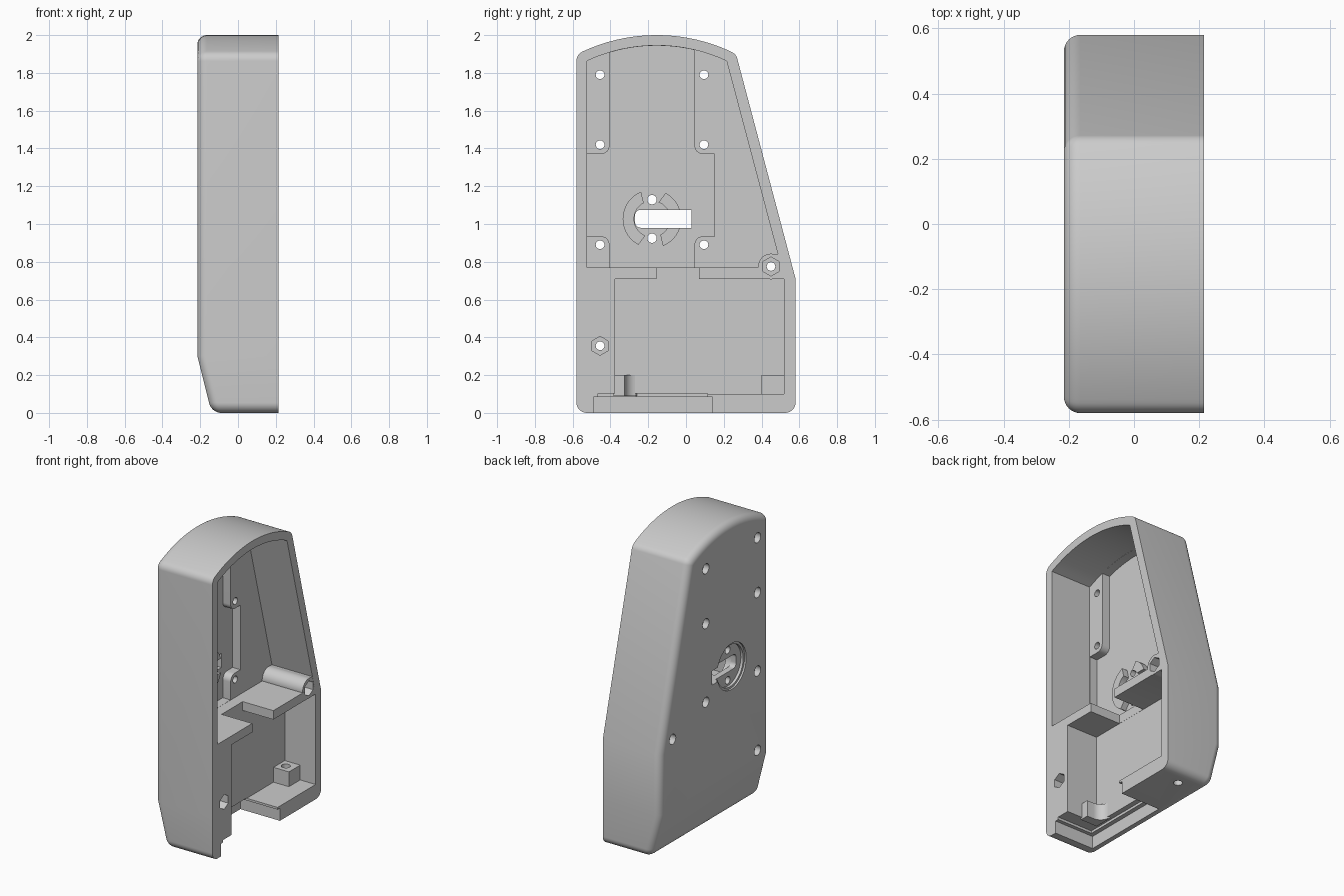
import bpy, bmesh
from math import sin, cos, pi, sqrt, radians
from mathutils import Vector

old = bpy.data.objects.get("Cube")
if old:
    bpy.data.objects.remove(old, do_unlink=True)

grey = bpy.data.materials.new("plain grey")
grey.use_nodes = True
grey.diffuse_color = (0.6, 0.6, 0.6, 1)
grey.node_tree.nodes["Principled BSDF"].inputs["Base Color"].default_value = (0.6, 0.6, 0.6, 1)

BACK, RIM, PAD, DEEP, TRAY = -0.215, 0.215, -0.087, -0.145, -0.015
OVER = 0.4                      # cutters reach past the open side
DOME_Y, DOME_Z = -0.155, 1.07   # centre of the domed top


def fillet(corners):
    """Outline from (a, b, radius) corners, each rounded by its radius."""
    out, n = [], len(corners)
    for i, (a, b, r) in enumerate(corners):
        p = Vector((a, b))
        if r == 0:
            out.append(p)
            continue
        d0 = (Vector(corners[i - 1][:2]) - p).normalized()
        d1 = (Vector(corners[(i + 1) % n][:2]) - p).normalized()
        half = d0.angle(d1) / 2
        centre = p + (d0 + d1).normalized() * (r / sin(half))
        v0 = p + d0 * (r / sin(half) * cos(half)) - centre
        v1 = p + d1 * (r / sin(half) * cos(half)) - centre
        turn = v0.angle(v1)
        for k in range(9):
            t = k / 8
            out.append(centre + (v0 * sin((1 - t) * turn) + v1 * sin(t * turn)) / sin(turn))
    return out


def circle(a, b, r, n=32, start=0.0, sweep=2 * pi):
    return [Vector((a + r * cos(start + sweep * k / n), b + r * sin(start + sweep * k / n)))
            for k in range(n)]


def rect(a0, a1, b0, b1):
    return [Vector(p) for p in ((a0, b0), (a1, b0), (a1, b1), (a0, b1))]


def dome(radius, y_right, y_left, steps=20):
    """Arc of the domed top, running from right to left."""
    ys = [y_right + (y_left - y_right) * k / steps for k in range(steps + 1)]
    return [(y, DOME_Z + sqrt(radius ** 2 - (y - DOME_Y) ** 2), 0) for y in ys]


def make(name, bm):
    bmesh.ops.recalc_face_normals(bm, faces=bm.faces[:])
    mesh = bpy.data.meshes.new(name)
    bm.to_mesh(mesh)
    bm.free()
    ob = bpy.data.objects.new(name, mesh)
    bpy.context.collection.objects.link(ob)
    return ob


def prism(name, pts, lo, hi, axis="x"):
    """Outline in the YZ plane (or XY for axis z) extruded between lo and hi."""
    bm = bmesh.new()
    place = (lambda p, h: (h, p[0], p[1])) if axis == "x" else (lambda p, h: (p[0], p[1], h))
    ends = [[bm.verts.new(place(p, h)) for p in pts] for h in (lo, hi)]
    for ring in ends:
        bm.faces.new(ring)
    for i in range(len(pts)):
        bm.faces.new((ends[0][i - 1], ends[0][i], ends[1][i], ends[1][i - 1]))
    return make(name, bm)


def combine(target, other, op):
    mod = target.modifiers.new("combine", "BOOLEAN")
    mod.operation, mod.solver, mod.object = op, "EXACT", other
    bpy.context.view_layer.objects.active = target
    bpy.ops.object.modifier_apply(modifier=mod.name)
    bpy.data.objects.remove(other, do_unlink=True)


def inset(pts, d):
    """Offset a counter-clockwise outline inwards by d."""
    out, n = [], len(pts)
    for i, p in enumerate(pts):
        e0 = (p - pts[i - 1]).normalized()
        e1 = (pts[(i + 1) % n] - p).normalized()
        n0, n1 = Vector((-e0.y, e0.x)), Vector((-e1.y, e1.x))
        out.append(p + (n0 + n1) * (d / (1 + n0.dot(n1))))
    return out


# Outer body: rounded back edge, back sloping in towards the foot
def outer_body():
    slope_z, r = 0.3, 0.05
    arc = dome(0.93, 0.265, -0.58)
    arc[0], arc[-1] = arc[0][:2] + (0.055,), arc[-1][:2] + (0.055,)
    pts = fillet([(-0.58, slope_z, 0), (-0.58, 0, 0.055), (0.58, 0, 0.055),
                  (0.58, slope_z, 0), (0.58, 0.71, 0)] + arc)
    bm = bmesh.new()
    rings = [[bm.verts.new((RIM, p.x, p.y)) for p in pts]]
    for k in range(9):
        t = k / 8 * pi / 2
        ring = inset(pts, r * (1 - cos(t)))
        rings.append([bm.verts.new((BACK + 0.25 * max(0, slope_z - p.y) + r * (1 - sin(t)), p.x, p.y))
                      for p in ring])
    for a, b in zip(rings, rings[1:]):
        for i in range(len(pts)):
            bm.faces.new((a[i - 1], a[i], b[i], b[i - 1]))
    bm.faces.new(rings[0])
    cap = bm.faces.new(rings[-1])
    last = rings[-1]
    right = next(v for v in last if v.co.y > 0 and abs(v.co.z - slope_z) < 1e-5)
    bmesh.utils.face_split(cap, last[0], right)
    return make("housing", bm)


housing = outer_body()


def cut(pts, lo, hi=OVER, axis="x"):
    combine(housing, prism("cutter", pts, lo, hi, axis), "DIFFERENCE")


def add(pts, lo, hi, axis="x"):
    combine(housing, prism("addition", pts, lo, hi, axis), "UNION")


# Upper chamber down to the pad level, then the deep floor between the pads
cut(fillet([(-0.525, 0.77, 0), (0.505, 0.77, 0)] + dome(0.875, 0.215, -0.525)), PAD)
c = 0.045
cut(fillet([(-0.405, 0.771, 0), (0.045, 0.771, 0), (0.045, 0.935, c), (0.15, 0.935, 0),
            (0.15, 1.37, 0), (0.045, 1.37, c)] + dome(0.874, 0.045, -0.405)
           + [(-0.405, 1.37, c), (-0.524, 1.37, 0), (-0.524, 0.935, 0), (-0.405, 0.935, c)]), DEEP)

# Lower chamber and the gap in the shelf
cut(rect(-0.375, 0.52, 0.1, 0.71), TRAY)
cut(rect(-0.155, 0.07, 0.69, 0.79), TRAY + 0.001)

# Stepped opening through the foot
cut(rect(-0.49, 0.14, -0.1, 0.085), -0.08)
cut(rect(-0.465, 0.115, -0.1, 0.102), -0.05)

# Screw tower at the end of the shelf
add(circle(0.45, 0.775, 0.068), PAD - 0.02, RIM - 0.001)
add(rect(0.45, 0.53, 0.73, 0.84), PAD - 0.021, RIM - 0.002)

# Small posts standing in the lower chamber
add(rect(0.4, 0.53, 0.09, 0.2), TRAY - 0.01, 0.1)
scoop = circle(0.05, -0.26, 0.065, 10, -pi / 2, -pi / 2)
add([Vector((TRAY - 0.01, -0.385)), Vector((0.1, -0.385)), Vector((0.1, -0.325))]
    + scoop + [Vector((TRAY - 0.01, -0.26))], 0.09, 0.2, "z")
cut(circle(0.035, 0.46, 0.028), -0.1, 0.3, "z")

# Round hub: recess outside, two curved jaws inside
HUB = (-0.18, 1.027)
cut(circle(*HUB, 0.155, 48), BACK - 0.1, BACK + 0.012)
cut(circle(*HUB, 0.14, 48), BACK - 0.1, BACK + 0.03)
for side in (0, pi):
    a, s = side - radians(68), radians(136)
    add(circle(*HUB, 0.155, 24, a, s) + circle(*HUB, 0.095, 24, a + s, -s), DEEP - 0.01, -0.105)
cut(fillet([(-0.27, 0.98, 0.03), (0.03, 0.98, 0), (0.03, 1.075, 0), (-0.27, 1.075, 0.03)]), -0.4)

# Screw holes, wider at the back
holes = [(y, z) for y in (-0.455, 0.095) for z in (0.89, 1.42, 1.79)]
nuts = [(0.45, 0.775), (-0.455, 0.355)]
for y, z in holes + nuts:
    cut(circle(y, z, 0.023, 24), -0.4)
    cut(circle(y, z, 0.034, 24), -0.4, BACK + 0.04)
for z in (HUB[1] - 0.102, HUB[1] + 0.102):
    cut(circle(HUB[0], z, 0.025, 24), -0.4)

# Hexagonal nut pockets
for y, z in nuts:
    cut(circle(y, z, 0.05, 6, pi / 2), 0.12)

housing.data.materials.clear()
housing.data.materials.append(grey)
for face in housing.data.polygons:
    face.material_index = 0
bpy.ops.object.select_all(action="DESELECT")
housing.select_set(True)
bpy.context.view_layer.objects.active = housing
bpy.ops.object.shade_smooth_by_angle(angle=radians(30))
